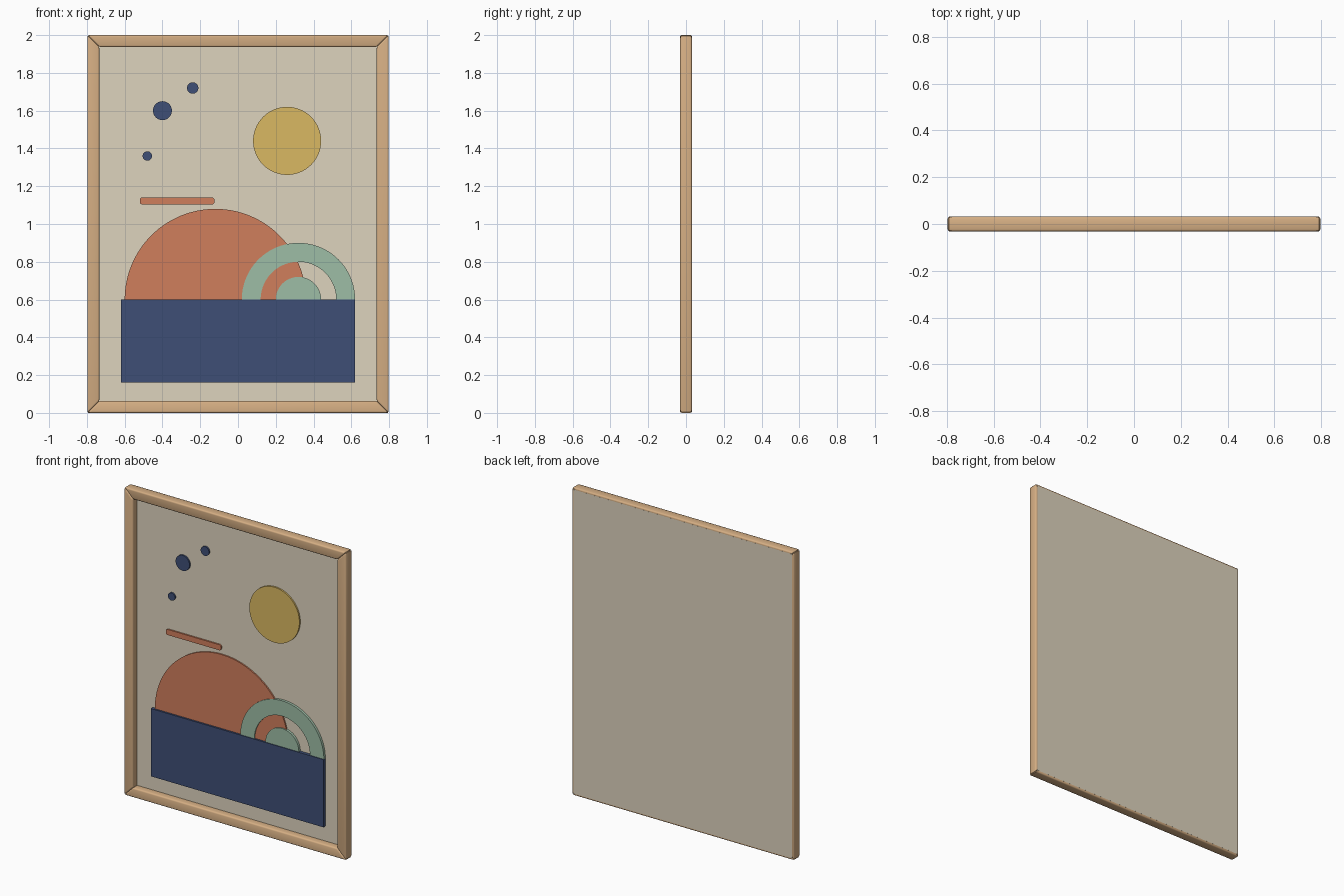
import bpy, bmesh, math

if "Cube" in bpy.data.objects:
    bpy.data.objects.remove(bpy.data.objects["Cube"])


def linear(c):
    return tuple((v / 255 / 12.92) if v < 10 else ((v / 255 + 0.055) / 1.055) ** 2.4 for v in c) + (1.0,)


def material(name, rgb):
    m = bpy.data.materials.new(name)
    m.diffuse_color = linear(rgb)
    m.use_nodes = True
    m.node_tree.nodes["Principled BSDF"].inputs["Base Color"].default_value = m.diffuse_color
    return m


wood = material("oak wood", (214, 175, 132))
cream = material("cream", (222, 212, 190))
terracotta = material("terracotta", (208, 126, 92))
navy = material("navy", (62, 78, 118))
mustard = material("mustard", (218, 184, 98))
sage = material("sage", (157, 189, 166))


def plate(name, pts, y0, y1, mat, bevel=0.0):
    """Extrude an x-z outline from the front y0 to the back y1."""
    bm = bmesh.new()
    front = [bm.verts.new((x, y0, z)) for x, z in pts]
    back = [bm.verts.new((x, y1, z)) for x, z in pts]
    bm.faces.new(front)
    bm.faces.new(back[::-1])
    n = len(pts)
    for i in range(n):
        j = (i + 1) % n
        bm.faces.new((front[j], front[i], back[i], back[j]))
    bmesh.ops.recalc_face_normals(bm, faces=bm.faces)
    if bevel:
        bmesh.ops.bevel(bm, geom=bm.edges[:], offset=bevel, segments=3,
                        profile=0.5, affect='EDGES', clamp_overlap=True)
    me = bpy.data.meshes.new(name)
    bm.to_mesh(me)
    bm.free()
    me.materials.append(mat)
    ob = bpy.data.objects.new(name, me)
    bpy.context.collection.objects.link(ob)
    bpy.ops.object.select_all(action='DESELECT')
    ob.select_set(True)
    bpy.context.view_layer.objects.active = ob
    bpy.ops.object.shade_smooth_by_angle(angle=math.radians(35))
    return ob


def arc(cx, cz, r, a0, a1, n):
    return [(cx + r * math.cos(math.radians(a0 + (a1 - a0) * i / n)),
             cz + r * math.sin(math.radians(a0 + (a1 - a0) * i / n))) for i in range(n + 1)]


def circle(cx, cz, r, n=64):
    return arc(cx, cz, r, 0, 360, n)[:-1]


def rect(x0, z0, x1, z1):
    return [(x0, z0), (x1, z0), (x1, z1), (x0, z1)]


# Mitred frame bars with rounded edges
W, H, B, D = 0.797, 2.0, 0.063, 0.032
outer = rect(-W, 0, W, H)
inner = rect(-W + B, B, W - B, H - B)
for i, side in enumerate(("bottom", "right", "top", "left")):
    j = (i + 1) % 4
    plate("frame_" + side, [outer[i], outer[j], inner[j], inner[i]], -D, D, wood, 0.009)

# Backing board, flush with the back of the frame
F = 0.012
plate("backing_board", rect(-0.785, 0.012, 0.785, 1.988), F, D + 0.0003, cream)

# Large hill, arch and ground, each layer in front of the last
BASE = 0.6
plate("large_hill", arc(-0.12, BASE, 0.48, 0, 180, 64), 0.003, F, terracotta)
plate("arch", arc(0.32, BASE, 0.30, 0, 180, 48) + arc(0.32, BASE, 0.20, 180, 0, 48), -0.004, F, sage)
plate("small_hill", arc(0.32, BASE, 0.12, 0, 180, 40), -0.004, F, sage)
plate("ground_block", rect(-0.62, 0.16, 0.62, BASE), -0.009, F, navy)

# Sun, dots and floating bar
plate("sun", circle(0.26, 1.44, 0.18), 0.002, F, mustard)
for i, (x, z, r) in enumerate(((-0.40, 1.60, 0.05), (-0.24, 1.72, 0.03), (-0.48, 1.36, 0.025))):
    plate("dot_%d" % (i + 1), circle(x, z, r, 40), 0.002, F, navy)
x0, x1, z0, z1, r = -0.52, -0.125, 1.104, 1.14, 0.012
bar = (arc(x1 - r, z0 + r, r, -90, 0, 5) + arc(x1 - r, z1 - r, r, 0, 90, 5)
       + arc(x0 + r, z1 - r, r, 90, 180, 5) + arc(x0 + r, z0 + r, r, 180, 270, 5))
plate("floating_bar", bar, 0.002, F, terracotta)
